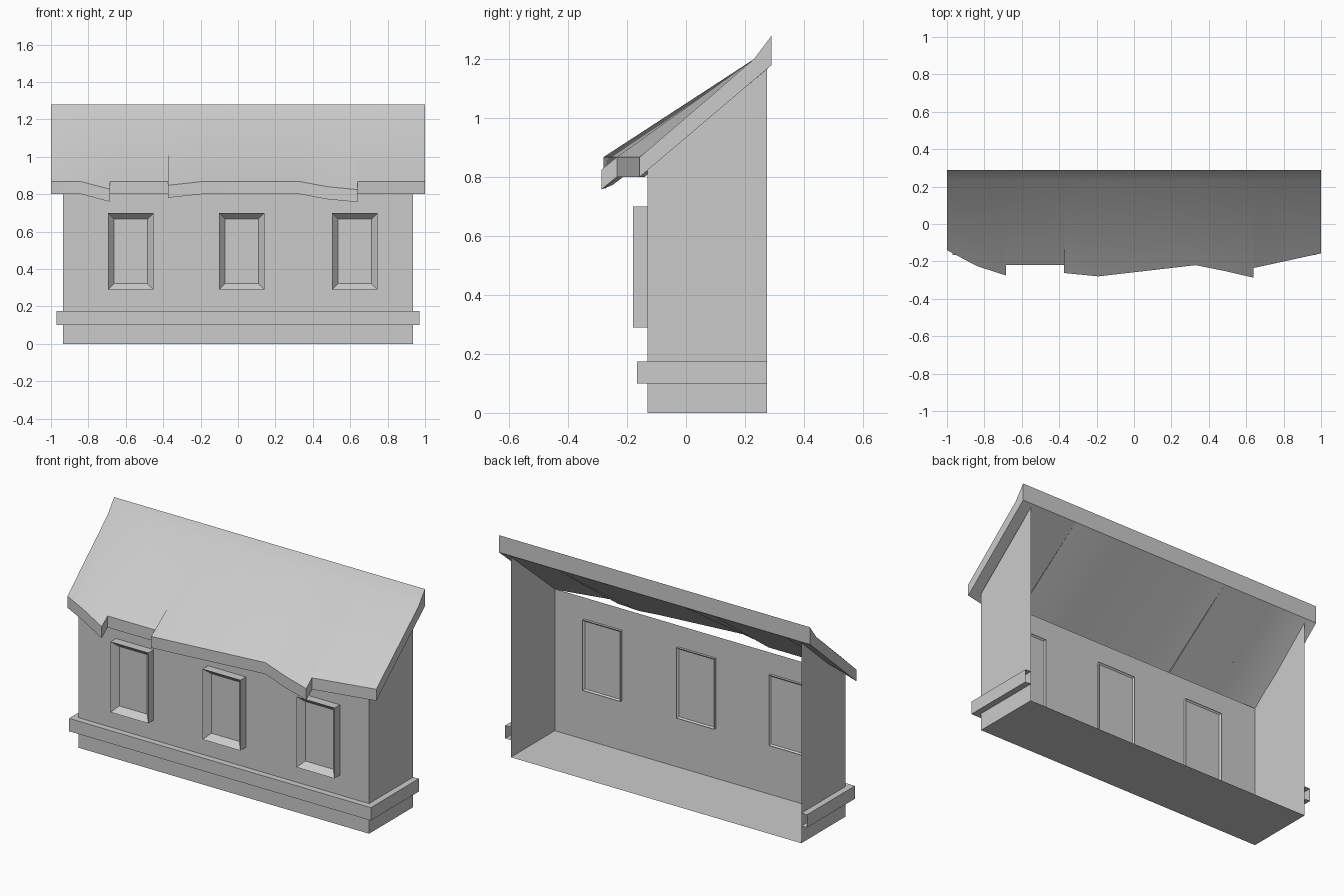
import bpy
import bmesh
import math

if "Cube" in bpy.data.objects:
    bpy.data.objects.remove(bpy.data.objects["Cube"], do_unlink=True)

# Single plaster colour
grey = bpy.data.materials.new("plain grey")
grey.use_nodes = True
colour = (0.6, 0.6, 0.6, 1)
grey.diffuse_color = colour
grey.node_tree.nodes["Principled BSDF"].inputs["Base Color"].default_value = colour


def finish(bm, name, smooth=False, solid=True):
    if solid:
        bmesh.ops.recalc_face_normals(bm, faces=bm.faces)
    mesh = bpy.data.meshes.new(name)
    bm.to_mesh(mesh)
    bm.free()
    mesh.materials.append(grey)
    obj = bpy.data.objects.new(name, mesh)
    bpy.context.collection.objects.link(obj)
    if smooth:
        bpy.ops.object.select_all(action='DESELECT')
        obj.select_set(True)
        bpy.context.view_layer.objects.active = obj
        bpy.ops.object.shade_smooth_by_angle(angle=math.radians(30))
    return obj


def sheet(bm, points):
    return bm.faces.new([bm.verts.new(p) for p in points])


FRONT, BACK, HALF = -0.13, 0.275, 0.935
WALL_TOP, PEAK = 0.825, 1.167

# Thin open-backed shell: floor, front wall and two sloping side walls
bm = bmesh.new()
sheet(bm, [(-HALF, BACK, 0), (HALF, BACK, 0), (HALF, FRONT, 0), (-HALF, FRONT, 0)])
sheet(bm, [(-HALF, FRONT, 0), (HALF, FRONT, 0), (HALF, FRONT, WALL_TOP), (-HALF, FRONT, WALL_TOP)])
for side in (-1, 1):
    x = side * HALF
    pts = [(x, FRONT, 0), (x, BACK, 0), (x, BACK, PEAK), (x, FRONT, WALL_TOP)]
    sheet(bm, pts[::side])
bmesh.ops.remove_doubles(bm, verts=bm.verts, dist=0.0001)
finish(bm, "walls_and_floor")

# Base moulding: a channel section swept round three sides, open at the ends
bm = bmesh.new()
section = [(0, 0.10), (0.036, 0.10), (0.036, 0.175), (0, 0.175)]
rings = []
for sx, y0, fy in ((-1, BACK, 0), (-1, FRONT, 1), (1, FRONT, 1), (1, BACK, 0)):
    rings.append([bm.verts.new((sx * (HALF + out), y0 - fy * out, z)) for out, z in section])
for a, b in zip(rings, rings[1:]):
    for i in range(3):
        bm.faces.new((a[i], b[i], b[i + 1], a[i + 1]))
finish(bm, "base_moulding", solid=False)


# Window blocks with a bevelled recess in front and a shallow one behind
def window(name, cx):
    bm = bmesh.new()
    bmesh.ops.create_cube(bm, size=1)
    for v in bm.verts:
        v.co = (cx + v.co.x * 0.243, -0.148 + v.co.y * 0.064, 0.495 + v.co.z * 0.41)
    bm.normal_update()
    front = min(bm.faces, key=lambda f: f.calc_center_median().y)
    rear = max(bm.faces, key=lambda f: f.calc_center_median().y)
    bmesh.ops.inset_region(bm, faces=[front], thickness=0.045, depth=-0.035)
    bmesh.ops.inset_region(bm, faces=[rear], thickness=0.012, depth=0)
    for v in rear.verts:
        v.co.y -= 0.008
    finish(bm, name)


for name, cx in (("right_window", -0.573), ("middle_window", 0.02), ("left_window", 0.625)):
    window(name, cx)

# Roof slab with a ragged eave: x, y and top height of the eave corners
eave = [(-1, -0.14, 0.868), (-0.84, -0.225, 0.868), (-0.685, -0.275, 0.827),
        (-0.685, -0.22, 0.868), (-0.375, -0.22, 0.868), (-0.375, -0.262, 0.848),
        (-0.19, -0.28, 0.868), (0.33, -0.22, 0.868), (0.48, -0.25, 0.84),
        (0.64, -0.287, 0.825), (0.64, -0.235, 0.868), (1, -0.157, 0.868)]
bm = bmesh.new()
columns = []
for x, y, z in eave:
    profile = [(0.29, 1.28), (0.23, 1.2), (y, z), (y, z - 0.067), (0.29, 1.18)]
    columns.append([bm.verts.new((x, py, pz)) for py, pz in profile])
for a, b in zip(columns, columns[1:]):
    step = a[0].co.x == b[0].co.x
    for i in range(5):
        j = (i + 1) % 5
        if not step or i == 2:
            bm.faces.new((a[i], a[j], b[j], b[i]))
bm.faces.new(columns[0])
bm.faces.new(columns[-1][::-1])
bmesh.ops.remove_doubles(bm, verts=bm.verts, dist=0.0001)
finish(bm, "roof", smooth=True)
